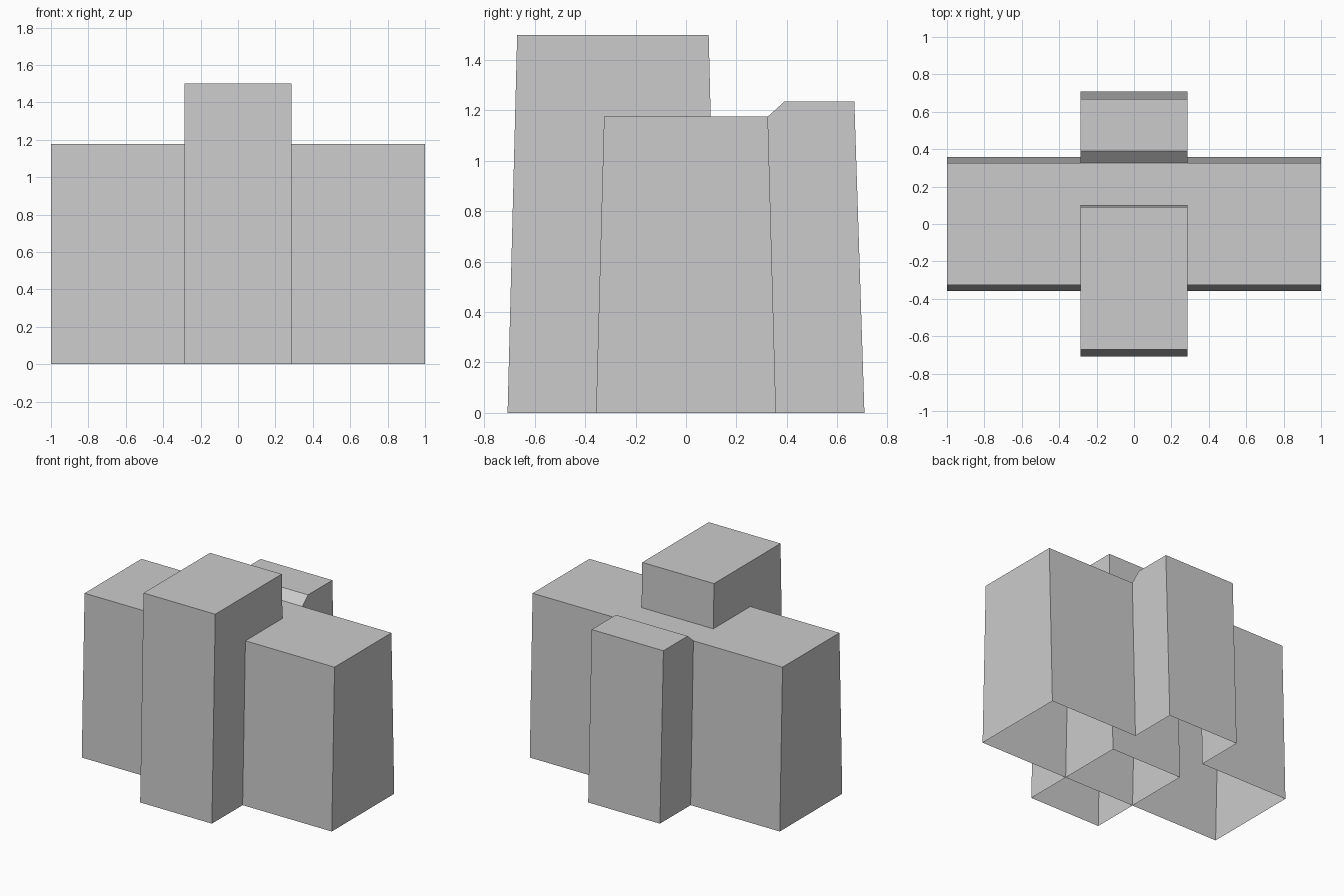
import bpy
import bmesh

cube = bpy.data.objects.get("Cube")
if cube:
    bpy.data.objects.remove(cube, do_unlink=True)

# Single plain grey
grey = bpy.data.materials.new("plain_grey")
grey.use_nodes = True
colour = (0.6, 0.6, 0.6, 1)
grey.diffuse_color = colour
grey.node_tree.nodes["Principled BSDF"].inputs["Base Color"].default_value = colour

CORE = 0.287  # half width of the central blocks


def face(bm, points):
    bm.faces.new([bm.verts.new(p) for p in points])


def strip(bm, profile, x0, x1):
    """Sweep an open (y, z) profile from x0 to x1."""
    for (ya, za), (yb, zb) in zip(profile, profile[1:]):
        face(bm, [(x0, ya, za), (x1, ya, za), (x1, yb, zb), (x0, yb, zb)])


def cap(bm, profile, x):
    """Close the side of a swept profile."""
    face(bm, [(x, y, z) for y, z in profile])


def finish(bm, name):
    bmesh.ops.remove_doubles(bm, verts=bm.verts, dist=0.0005)
    bmesh.ops.recalc_face_normals(bm, faces=bm.faces)
    mesh = bpy.data.meshes.new(name)
    bm.to_mesh(mesh)
    bm.free()
    mesh.materials.append(grey)
    bpy.context.collection.objects.link(bpy.data.objects.new(name, mesh))


# Tapered cross-sections, open at the base
wing = [(-0.357, 0), (-0.325, 1.176), (0.325, 1.176), (0.357, 0)]
rear = [(0.357, 0), (0.325, 1.176), (0.39, 1.235), (0.668, 1.235), (0.708, 0)]
tower = [(-0.708, 0), (-0.67, 1.5), (0.09, 1.5), (0.127, 0)]

# Wide body joined to the rear block as one hollow shell
bm = bmesh.new()
for side in (-1, 1):
    strip(bm, wing, side * CORE, side)
    cap(bm, wing, side)
    cap(bm, rear, side * CORE)
strip(bm, wing[:3], -CORE, CORE)
strip(bm, rear[1:], -CORE, CORE)
finish(bm, "wide_body_with_rear_block")

# Tall front block passing through the body
bm = bmesh.new()
strip(bm, tower, -CORE, CORE)
for side in (-1, 1):
    cap(bm, tower, side * CORE)
finish(bm, "front_tower")
